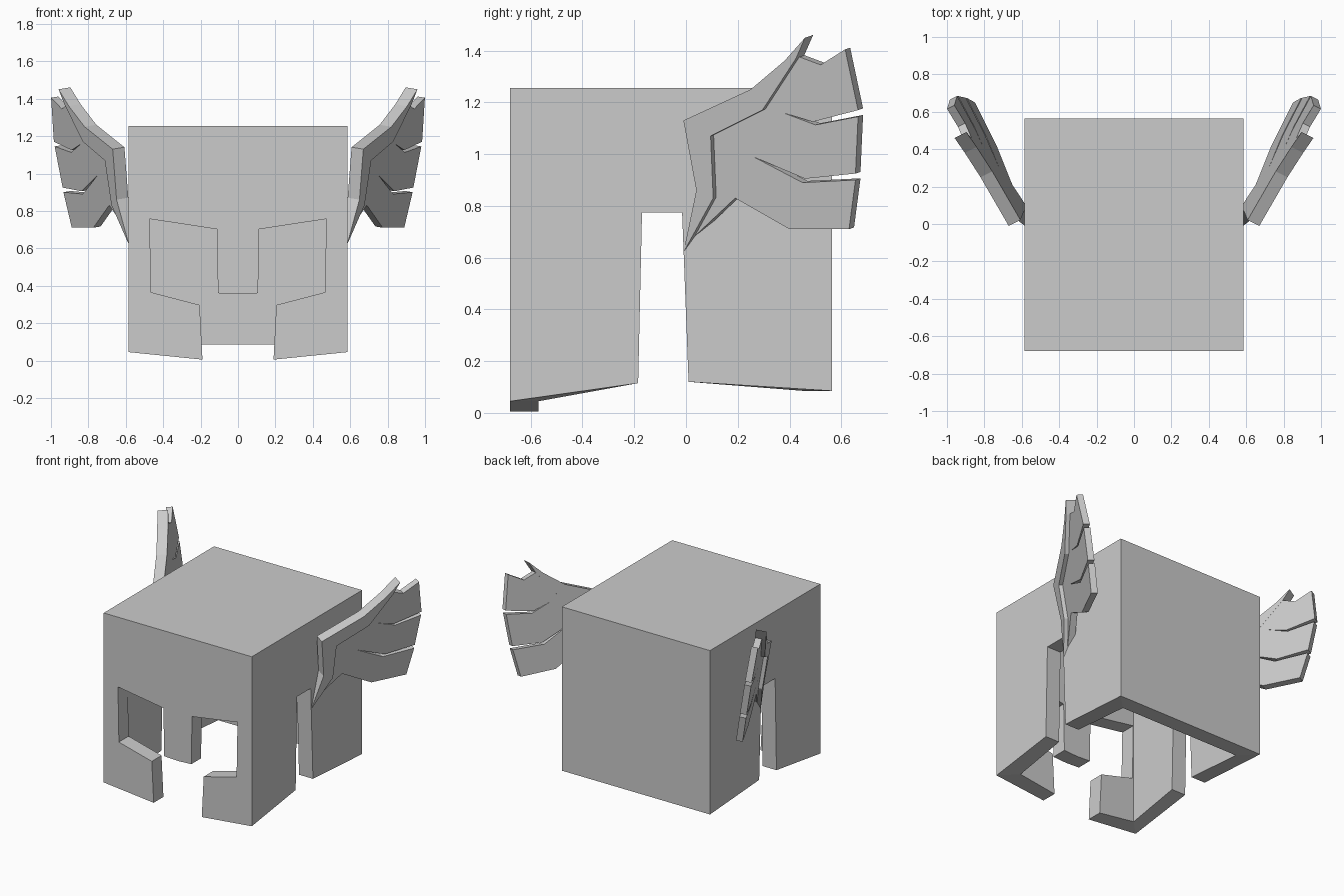
import bpy
import bmesh
from mathutils import Vector

cube = bpy.data.objects.get("Cube")
if cube:
    bpy.data.objects.remove(cube)

grey = bpy.data.materials.new("light grey metal")
grey.use_nodes = True
grey.diffuse_color = (0.6, 0.6, 0.6, 1)
grey.node_tree.nodes["Principled BSDF"].inputs["Base Color"].default_value = (0.6, 0.6, 0.6, 1)


def finish(bm, name):
    mesh = bpy.data.meshes.new(name)
    bm.to_mesh(mesh)
    bm.free()
    mesh.materials.append(grey)
    obj = bpy.data.objects.new(name, mesh)
    bpy.context.collection.objects.link(obj)
    return obj


# Helmet shell: five outer panels sharing corners, thickened inward
W, FRONT, BACK, TOP = 0.585, -0.68, 0.565, 1.255
CHEEK, NAPE = 0.045, 0.085

face_half = [(0.19, 0.005), (0.205, 0.297), (0.465, 0.365),
             (0.472, 0.757), (0.113, 0.702), (0.107, 0.36)]
face_opening = face_half + [(0, 0.355)] + [(-x, z) for x, z in reversed(face_half)]
side_slot = [(-0.185, 0.115), (-0.17, 0.775), (-0.015, 0.775), (0.01, 0.12)]

bm = bmesh.new()
top, low = {}, {}
for sx in (-1, 1):
    for y, z in ((FRONT, CHEEK), (BACK, NAPE)):
        top[sx, y] = bm.verts.new((sx * W, y, TOP))
        low[sx, y] = bm.verts.new((sx * W, y, z))

bm.faces.new([top[-1, FRONT], top[1, FRONT], top[1, BACK], top[-1, BACK]])
bm.faces.new([top[1, BACK], top[-1, BACK], low[-1, BACK], low[1, BACK]])
bm.faces.new([top[-1, FRONT], top[1, FRONT], low[1, FRONT]]
             + [bm.verts.new((x, FRONT, z)) for x, z in face_opening]
             + [low[-1, FRONT]])
for sx in (-1, 1):
    bm.faces.new([top[sx, BACK], top[sx, FRONT], low[sx, FRONT]]
                 + [bm.verts.new((sx * W, y, z)) for y, z in side_slot]
                 + [low[sx, BACK]])
bmesh.ops.recalc_face_normals(bm, faces=bm.faces)
bm.faces.ensure_lookup_table()
bm.normal_update()
if bm.faces[0].normal.z < 0:
    bmesh.ops.reverse_faces(bm, faces=bm.faces)
shell = finish(bm, "helmet_shell")
solid = shell.modifiers.new("wall thickness", "SOLIDIFY")
solid.thickness = 0.11
solid.offset = -1
solid.use_even_offset = True
solid.use_quality_normals = True

# Wings: outlines laid on a plane that leans outward to the back and top
LEAN_Y, LEAN_Z = 0.5, 0.17
normal = Vector((1, -LEAN_Y, -LEAN_Z)).normalized()

band = [(-0.01, 0.62), (0.04, 0.86), (-0.01, 1.13), (0.25, 1.25), (0.38, 1.36),
        (0.46, 1.45), (0.425, 1.37), (0.295, 1.17), (0.095, 1.07), (0.105, 0.83)]
feathers = [(0.02, 0.67), (0.07, 0.84), (0.06, 1.09), (0.27, 1.2), (0.40, 1.37),
            (0.44, 1.375), (0.52, 1.345), (0.615, 1.405), (0.665, 1.17),
            (0.49, 1.125), (0.375, 1.16), (0.5, 1.113), (0.665, 1.145),
            (0.655, 0.925), (0.46, 0.905), (0.26, 0.99), (0.45, 0.89),
            (0.655, 0.9), (0.63, 0.71), (0.4, 0.71), (0.19, 0.83)]


def wing_plate(name, outline, raised, thickness, side):
    bm = bmesh.new()
    verts = [bm.verts.new((0.453 + raised + LEAN_Y * y + LEAN_Z * z, y, z))
             for y, z in outline]
    face = bm.faces.new(verts)
    grown = bmesh.ops.extrude_face_region(bm, geom=[face], use_keep_orig=True)
    moved = [g for g in grown["geom"] if isinstance(g, bmesh.types.BMVert)]
    bmesh.ops.translate(bm, verts=moved, vec=-normal * thickness)
    for v in bm.verts:
        v.co.x *= side
    bmesh.ops.recalc_face_normals(bm, faces=bm.faces)
    finish(bm, name)


for label, side in (("left", 1), ("right", -1)):
    wing_plate(label + "_wing_band", band, 0.03, 0.071, side)
    wing_plate(label + "_wing_feathers", feathers, 0, 0.044, side)
